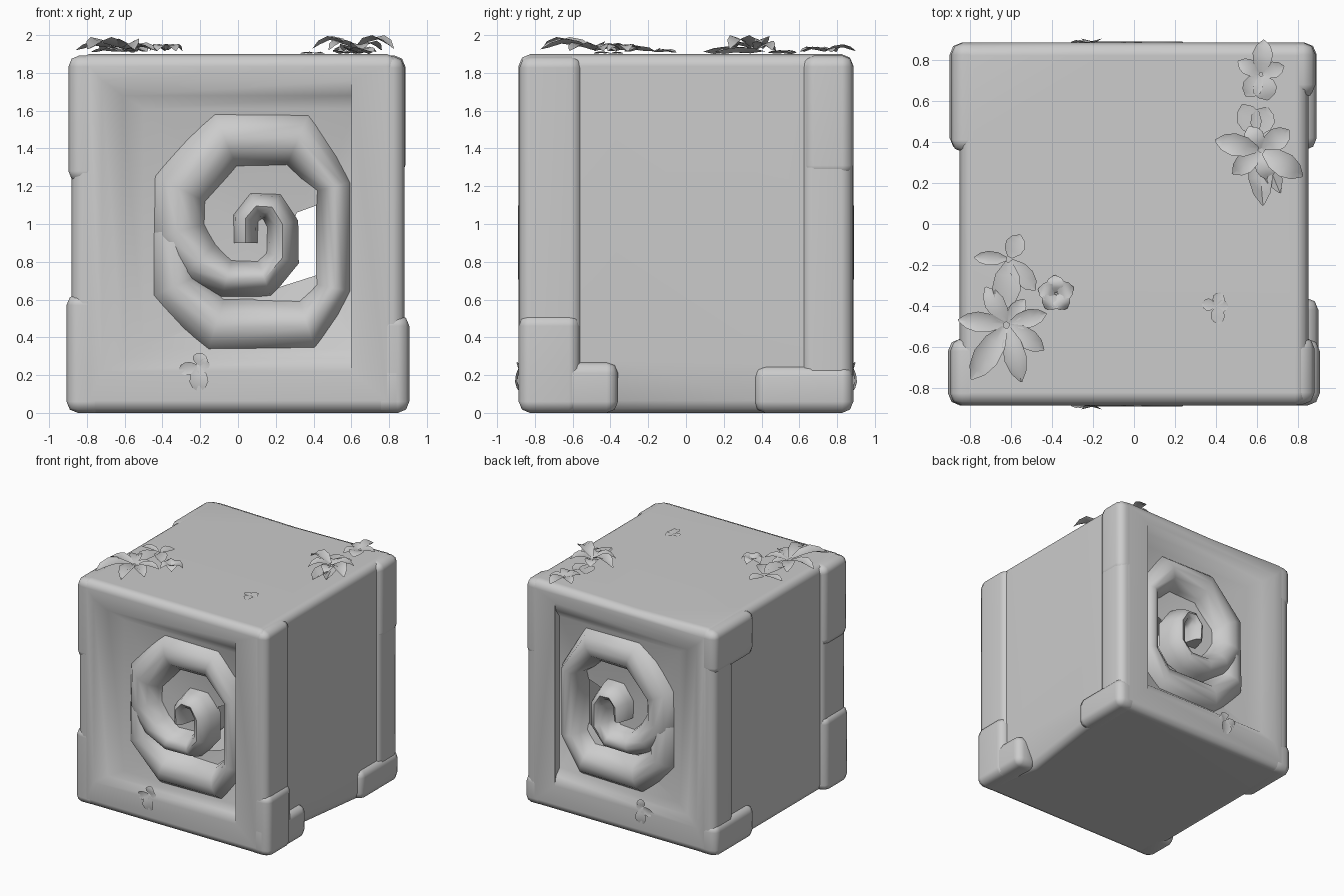
import bpy, bmesh, math
from mathutils import Matrix, Vector

if "Cube" in bpy.data.objects:
    bpy.data.objects.remove(bpy.data.objects["Cube"])

stone = bpy.data.materials.new("stone_grey")
stone.diffuse_color = (0.6, 0.6, 0.6, 1)
stone.use_nodes = True
stone.node_tree.nodes["Principled BSDF"].inputs["Base Color"].default_value = stone.diffuse_color
W, D, H = 0.852, 0.887, 1.9          # half width, half depth, height


def finish(name, bm, angle=45, recalc=True, weighted=False):
    if recalc:
        bmesh.ops.recalc_face_normals(bm, faces=bm.faces[:])
    me = bpy.data.meshes.new(name)
    bm.to_mesh(me)
    bm.free()
    me.materials.append(stone)
    ob = bpy.data.objects.new(name, me)
    bpy.context.collection.objects.link(ob)
    bpy.ops.object.select_all(action='DESELECT')
    ob.select_set(True)
    bpy.context.view_layer.objects.active = ob
    bpy.ops.object.shade_smooth_by_angle(angle=math.radians(angle))
    if weighted:
        mod = ob.modifiers.new("even_shading", 'WEIGHTED_NORMAL')
        mod.keep_sharp = True
    return ob


def rounded_box(lo, hi, bevel, segments=2):
    bm = bmesh.new()
    size = [b - a for a, b in zip(lo, hi)]
    mid = [(a + b) / 2 for a, b in zip(lo, hi)]
    bmesh.ops.create_cube(bm, size=1, matrix=Matrix.Translation(mid) @ Matrix.Diagonal((*size, 1)))
    bmesh.ops.bevel(bm, geom=bm.edges[:], offset=bevel, segments=segments,
                    profile=0.5, affect='EDGES')
    return bm


def nest(bm, face, depths, loops):
    """Replace a flat front or back face with nested four-corner loops, leaving a hole."""
    c = face.calc_center_median()
    s = 1 if c.y > 0 else -1
    ring = sorted(face.verts, key=lambda v: math.atan2(v.co.z - c.z, v.co.x - c.x))
    bm.faces.remove(face)
    for depth, pts in zip(depths, loops):
        new = [bm.verts.new((x, s * depth, z)) for x, z in pts]
        for i in range(4):
            j = (i + 1) % 4
            bm.faces.new((ring[i], ring[j], new[j], new[i]))
        ring = new


def slice_faces(bm, faces, co, no):
    """Add a cut line across the given faces."""
    geom = set(faces)
    for f in faces:
        geom.update(f.edges)
        geom.update(f.verts)
    bmesh.ops.bisect_plane(bm, geom=list(geom), plane_co=co, plane_no=no)


def rect(a, b, c, d):
    return [(a, c), (b, c), (b, d), (a, d)]


# Hollow block with softly sunken carved faces front and back
bm = rounded_box((-W, -D, 0), (W, D, H), 0.065)
for f in [f for f in bm.faces if f.calc_area() > 1 and abs(f.normal.y) > 0.9]:
    nest(bm, f, (D, D - 0.03, 0.80, 0.70),
         (rect(-0.72, 0.6, 0.22, 1.76), rect(-0.61, 0.61, 0.29, 1.68),
          rect(-0.5, 0.615, 0.34, 1.61),
          [(0.2, 0.66), (0.42, 0.73), (0.42, 1.1), (0.31, 1.06)]))
# Crease and small dent across the back left corner of the top
top = [f for f in bm.faces if f.calc_center_median().z > H - 0.01]
slice_faces(bm, top, (-0.75, 0.42, H), (-0.55, 0.83, 0))
for v in bm.verts:
    if v.co.z > 1.78 and v.co.y > 0.7 and abs(v.co.x) < 0.4:
        v.co.z -= 0.014
# Broken lower edge on the right side
for co, no in (((0, 0, 0.27), (0, 0, 1)), ((0, -0.37, 0), (0, 1, 0)), ((0, 0.37, 0), (0, 1, 0))):
    slice_faces(bm, [f for f in bm.faces if f.calc_center_median().x > 0.79
                     and abs(f.calc_center_median().y) < 0.8], co, no)
for v in bm.verts:
    if v.co.x > 0.75 and v.co.z < 0.1 and -0.4 < v.co.y < -0.3:
        v.co.x -= 0.1
finish("stone_block", bm, 50, weighted=True)

# Raised corner posts, with thicker worn pieces; (x from, x to, y from, y to, z from, z to)
chunks = {
    "front_right_post": (0.70, 0.882, -0.882, -0.55, 0.006, 1.888),
    "back_right_post": (0.70, 0.878, 0.61, 0.882, 0.006, 1.888),
    "front_left_post": (-0.882, -0.70, -0.882, -0.55, 0.006, 1.888),
    "back_left_post": (-0.882, -0.70, 0.61, 0.882, 0.006, 1.888),
    "front_right_foot": (0.70, 0.9, -0.886, -0.36, 0.0, 0.27),
    "front_right_post_low": (0.70, 0.907, -0.886, -0.56, 0.0, 0.52),
    "back_right_foot": (0.70, 0.892, 0.36, 0.886, 0.0, 0.25),
    "back_right_post_top": (0.70, 0.886, 0.62, 0.886, 1.25, 1.893),
    "front_left_post_low": (-0.908, -0.70, -0.886, -0.56, 0.0, 0.63),
    "front_left_post_top": (-0.898, -0.70, -0.886, -0.56, 1.22, 1.893),
    "back_left_foot": (-0.9, -0.70, 0.36, 0.886, 0.0, 0.27),
    "back_left_post_top": (-0.893, -0.70, 0.35, 0.886, 1.53, 1.893)}
for name, (x0, x1, y0, y1, z0, z1) in chunks.items():
    finish(name, rounded_box((x0, y0, z0), (x1, y1, z1), 0.06), 50, weighted=True)

# Spiral ridge: path of (x, z, half width, crest height), starting at the inner hook
path = [(0.04, 0.9, 0.055, 0.19), (0.04, 1.03, 0.06, 0.2), (0.095, 1.095, 0.065, 0.2),
        (0.18, 1.09, 0.07, 0.2), (0.235, 1.0, 0.07, 0.2), (0.235, 0.82, 0.075, 0.2),
        (0.14, 0.71, 0.085, 0.2), (-0.06, 0.71, 0.09, 0.2), (-0.21, 0.8, 0.12, 0.2),
        (-0.32, 0.96, 0.14, 0.19), (-0.315, 1.19, 0.15, 0.19), (-0.07, 1.455, 0.15, 0.19),
        (0.32, 1.455, 0.145, 0.19), (0.515, 1.2, 0.085, 0.19), (0.515, 0.66, 0.085, 0.19),
        (0.37, 0.455, 0.13, 0.19), (-0.12, 0.455, 0.14, 0.19), (-0.335, 0.67, 0.13, 0.19),
        (-0.34, 0.95, 0.12, 0.175), (-0.32, 1.12, 0.1, 0.13)]
section = [(-1.15, 0), (-0.9, 0.5), (-0.5, 0.88), (0, 1), (0.5, 0.88), (0.9, 0.5), (1.15, 0)]
for side, s in (("front", -1), ("back", 1)):
    bm = bmesh.new()
    rows = []
    for i, (x, z, w, height) in enumerate(path):
        a, b = path[max(i - 1, 0)], path[min(i + 1, len(path) - 1)]
        t = Vector((b[0] - a[0], b[1] - a[1])).normalized()
        rows.append([bm.verts.new((x - t.y * w * o * 1.06, s * (0.69 + height * h),
                                   z + t.x * w * o * 1.06)) for o, h in section])
    for r, q in zip(rows, rows[1:]):
        for i in range(len(section) - 1):
            bm.faces.new((r[i], r[i + 1], q[i + 1], q[i]))
    bm.faces.new(rows[0])
    bm.faces.new(rows[-1])
    bmesh.ops.recalc_face_normals(bm, faces=bm.faces[:])
    if sum(f.normal.y * f.calc_area() for f in bm.faces) * s < 0:
        bmesh.ops.reverse_faces(bm, faces=bm.faces[:])
    finish(side + "_spiral", bm, 60, recalc=False)


def petals(name, matrix, specs, rise=0.36, curl=0.09):
    """Cupped, arched petals; each is (angle, length, half width)."""
    bm = bmesh.new()
    profile = ((0.06, 0.25, 0.4), (0.32, 0.85, 0.85), (0.6, 1.0, 1.0), (0.83, 0.7, 0.75), (1, 0.08, 0.3))
    for angle, length, width in specs:
        m = matrix @ Matrix.Rotation(math.radians(angle), 4, 'Z')
        rows = []
        for t, w, z in profile:
            rows.append([bm.verts.new(m @ Vector((t * length, o * w * width,
                         length * (z * rise - (curl if o == 0 and 0.2 < t < 0.9 else 0)))))
                         for o in (-1, 0, 1)])
        for r, q in zip(rows, rows[1:]):
            for i in range(2):
                bm.faces.new((r[i], q[i], q[i + 1], r[i + 1]))
    # petals face away from the surface they grow on
    up = matrix.to_3x3() @ Vector((0, 0, 1))
    bm.normal_update()
    bmesh.ops.reverse_faces(bm, faces=[f for f in bm.faces if f.normal.dot(up) < 0])
    finish(name, bm, 60, recalc=False)


def at(x, y, z=H):
    return Matrix.Translation((x, y, z))


# Large blossoms on the top
petals("left_blossom", at(-0.62, -0.49),
       [(175, 0.24, 0.05), (120, 0.21, 0.05), (55, 0.15, 0.04), (15, 0.2, 0.045),
        (-35, 0.22, 0.05), (-76, 0.29, 0.055), (-123, 0.32, 0.065)], rise=0.28)
petals("right_blossom", at(0.62, 0.36),
       [(168, 0.23, 0.055), (118, 0.13, 0.05), (35, 0.17, 0.055), (-32, 0.24, 0.06),
        (-75, 0.15, 0.05), (-140, 0.18, 0.05)], rise=0.415)
# Small buds
petals("left_bud", at(-0.38, -0.34),
       [(a, 0.09, 0.045) for a in (20, 95, 165, 235, 305)], rise=0.6)
petals("top_bud", at(0.4, -0.4),
       [(70, 0.07, 0.03), (170, 0.07, 0.03), (-80, 0.09, 0.035), (0, 0.06, 0.03)], rise=0.15)
# Curled leaves trailing from the blossoms
petals("left_leaves", at(-0.61, -0.17),
       [(178, 0.17, 0.035), (65, 0.13, 0.05), (-50, 0.2, 0.05), (-95, 0.25, 0.07)], rise=0.2)
petals("right_back_leaves", at(0.62, 0.73),
       [(85, 0.17, 0.05), (20, 0.12, 0.04), (150, 0.13, 0.04), (-75, 0.13, 0.06),
        (-125, 0.13, 0.05)], rise=0.3)
petals("right_near_leaves", at(0.6, 0.43),
       [(70, 0.15, 0.06), (115, 0.17, 0.06), (-85, 0.34, 0.06), (-68, 0.3, 0.05)], rise=0.12)

# Sprigs on the lower rail, front and back
upright = at(-0.21, -0.87, 0.25) @ Matrix.Rotation(math.pi / 2, 4, 'X')
for side, flip in (("front", 1), ("back", -1)):
    petals(side + "_sprig", Matrix.Scale(flip, 4, (0, 1, 0)) @ upright,
           [(-88, 0.14, 0.05), (195, 0.11, 0.035), (75, 0.07, 0.04), (5, 0.06, 0.035)], rise=0.25)
